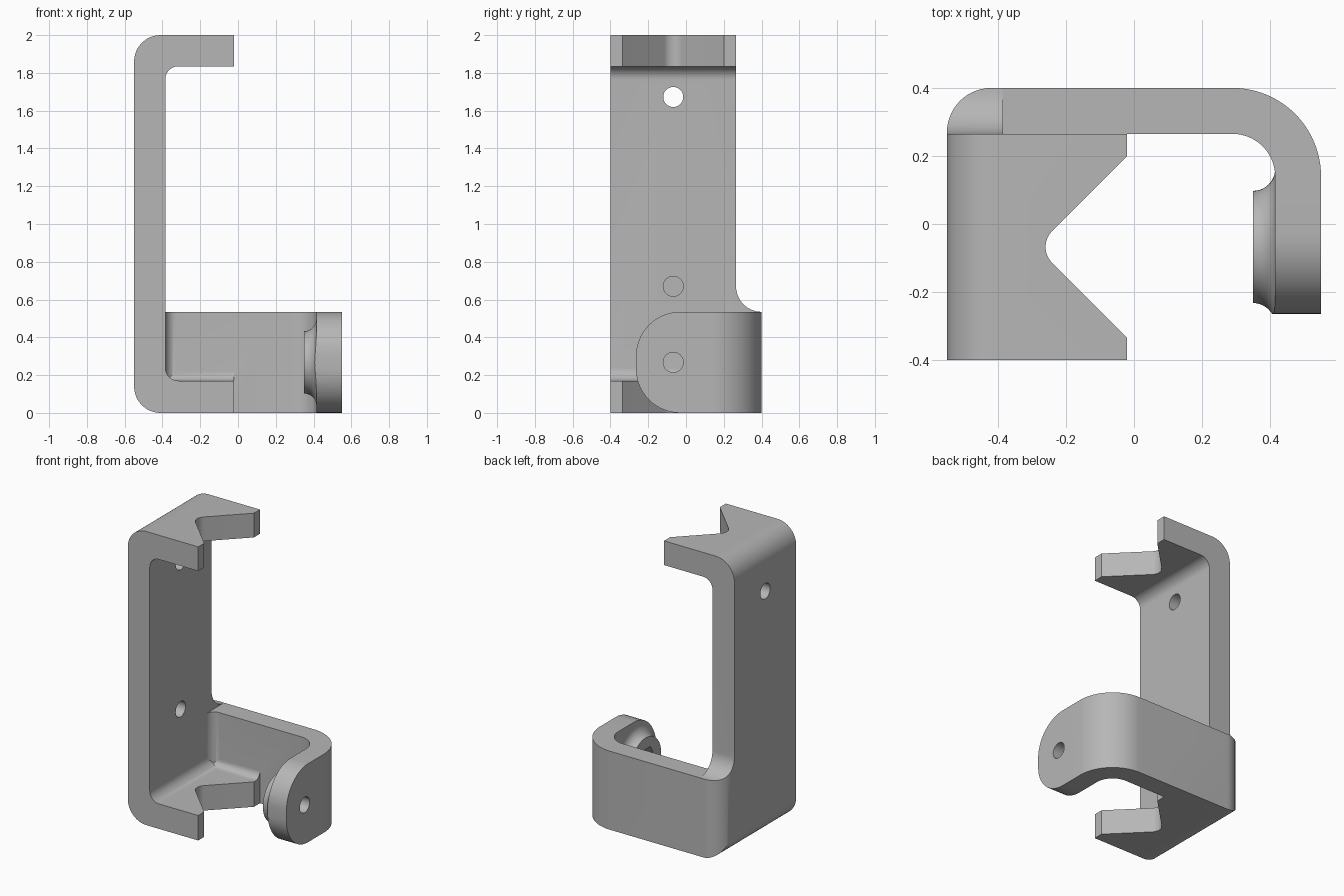
import bpy
import bmesh
from math import cos, sin, radians
from mathutils import Vector

if "Cube" in bpy.data.objects:
    bpy.data.objects.remove(bpy.data.objects["Cube"], do_unlink=True)

grey = bpy.data.materials.new("plain grey")
grey.use_nodes = True
grey.diffuse_color = (0.47, 0.47, 0.47, 1)
grey.node_tree.nodes["Principled BSDF"].inputs["Base Color"].default_value = (0.47, 0.47, 0.47, 1)


def arc(cx, cy, r, start, end, steps=14):
    angles = [radians(start + (end - start) * i / steps) for i in range(steps + 1)]
    return [(cx + r * cos(a), cy + r * sin(a)) for a in angles]


def finish(bm, name):
    bmesh.ops.recalc_face_normals(bm, faces=bm.faces)
    mesh = bpy.data.meshes.new(name)
    bm.to_mesh(mesh)
    bm.free()
    mesh.materials.append(grey)
    ob = bpy.data.objects.new(name, mesh)
    bpy.context.collection.objects.link(ob)
    return ob


def prism(name, outline, axis, low, high):
    """Extrude a 2D outline along the named axis."""
    place = {"x": lambda a, b, t: (t, a, b),
             "y": lambda a, b, t: (a, t, b),
             "z": lambda a, b, t: (a, b, t)}[axis]
    bm = bmesh.new()
    face = bm.faces.new([bm.verts.new(place(a, b, low)) for a, b in outline])
    new = bmesh.ops.extrude_face_region(bm, geom=[face])["geom"]
    shift = Vector(place(0, 0, high - low))
    bmesh.ops.translate(bm, vec=shift, verts=[v for v in new if isinstance(v, bmesh.types.BMVert)])
    return finish(bm, name)


def lathe_x(name, profile, y, z, steps=64):
    """Turn a closed (x, radius) profile about an axis along x."""
    bm = bmesh.new()
    rings = []
    for x, r in profile:
        rings.append([bm.verts.new((x, p, q)) for p, q in arc(y, z, r, 0, 360, steps)[:-1]])
    for a, b in zip(rings, rings[1:]):
        for i in range(steps):
            j = (i + 1) % steps
            bm.faces.new((a[i], a[j], b[j], b[i]))
    bm.faces.new(rings[0])
    bm.faces.new(rings[-1])
    return finish(bm, name)


def combine(target, tool, operation):
    mod = target.modifiers.new(operation, "BOOLEAN")
    mod.operation = operation
    mod.solver = "EXACT"
    mod.object = tool
    bpy.context.view_layer.objects.active = target
    bpy.ops.object.modifier_apply(modifier=mod.name)
    bpy.data.objects.remove(tool, do_unlink=True)


HOLE_Y, BOSS_Z, HOLE_R = -0.0675, 0.2675, 0.053

# Upright C-shaped jaw bracket
jaw = [(-0.65, -0.1), (-0.02, -0.1), (-0.02, 0.17)]
jaw += arc(-0.315, 0.24, 0.07, 270, 180)
jaw += arc(-0.315, 1.765, 0.07, 180, 90)
jaw += [(-0.02, 1.835), (-0.02, 2.1), (-0.65, 2.1)]
bracket = prism("clamp_bracket", jaw, "y", -0.5, 0.265)

# Side strap that bends forward into a clamp arm
plan = [(-0.65, 0.5), (0.65, 0.5), (0.65, -0.4), (0.415, -0.4)]
plan += arc(0.29, 0.14, 0.125, 0, 90)
plan += arc(-0.325, 0.205, 0.06, 90, 180)
plan += [(-0.45, 0.205), (-0.45, 0.15), (-0.65, 0.15)]
strap = prism("strap", plan, "z", -0.1, 0.6)

# Flared boss on the inside of the arm
flare = [(0.35, 0.165)] + arc(0.35, 0.23, 0.065, 270, 360) + [(0.48, 0.23)]
combine(strap, lathe_x("boss", flare[1:], HOLE_Y, BOSS_Z), "UNION")

# Rounded end of the arm
end = [(0.6, 0.0), (0.6, 0.535)]
end += arc(-0.03, 0.3, 0.235, 90, 180) + arc(-0.03, 0.235, 0.235, 180, 270)
combine(strap, prism("arm_end", end, "x", -0.8, 0.8), "INTERSECT")
combine(bracket, strap, "UNION")

# Concave fillets: above the strap, and along the lower jaw
gusset = [(0.2, 0.67), (0.2, 0.45), (0.4, 0.45)] + arc(0.4, 0.67, 0.135, 270, 180)
combine(bracket, prism("gusset", gusset, "x", -0.65, -0.385), "UNION")
cove = [(0.3, 0.22), (0.3, 0.1), (0.215, 0.1)] + arc(0.215, 0.22, 0.05, 270, 360)
combine(bracket, prism("cove", cove, "x", -0.45, -0.02), "UNION")

# Trim to the rounded outer plan and elevation
outer = [(-0.55, -0.4), (0.55, -0.4)]
outer += arc(0.29, 0.14, 0.26, 0, 90, 24) + arc(-0.42, 0.27, 0.13, 90, 180)
combine(bracket, prism("plan_trim", outer, "z", -0.3, 2.3), "INTERSECT")
side = [(0.8, 0), (0.8, 2)] + arc(-0.41, 1.86, 0.14, 90, 180) + arc(-0.41, 0.14, 0.14, 180, 270)
combine(bracket, prism("side_trim", side, "y", -0.8, 0.8), "INTERSECT")

# V notch with a rounded root through both jaws
notch = [(0.02, HOLE_Y + 0.3075)] + arc(-0.194, HOLE_Y, 0.066, 135, 225) + [(0.02, HOLE_Y - 0.3075)]
combine(bracket, prism("notch", notch, "z", -0.2, 2.2), "DIFFERENCE")

# Screw holes: one through, one blind, one in the arm
for z, low, high in ((1.6725, -0.7, -0.2), (0.67, -0.5, -0.2), (BOSS_Z, 0.3, 0.7)):
    circle = arc(HOLE_Y, z, HOLE_R, 0, 360, 40)[:-1]
    combine(bracket, prism("hole", circle, "x", low, high), "DIFFERENCE")

# Hexagonal nut pocket in the boss
hexagon = arc(HOLE_Y, BOSS_Z, 0.1, 0, 360, 6)[:-1]
combine(bracket, prism("nut_pocket", hexagon, "x", 0.3, 0.41), "DIFFERENCE")

# Smooth bends, sharp edges
bpy.ops.object.select_all(action="DESELECT")
bracket.select_set(True)
bpy.context.view_layer.objects.active = bracket
bpy.ops.object.shade_smooth_by_angle(angle=radians(30))
